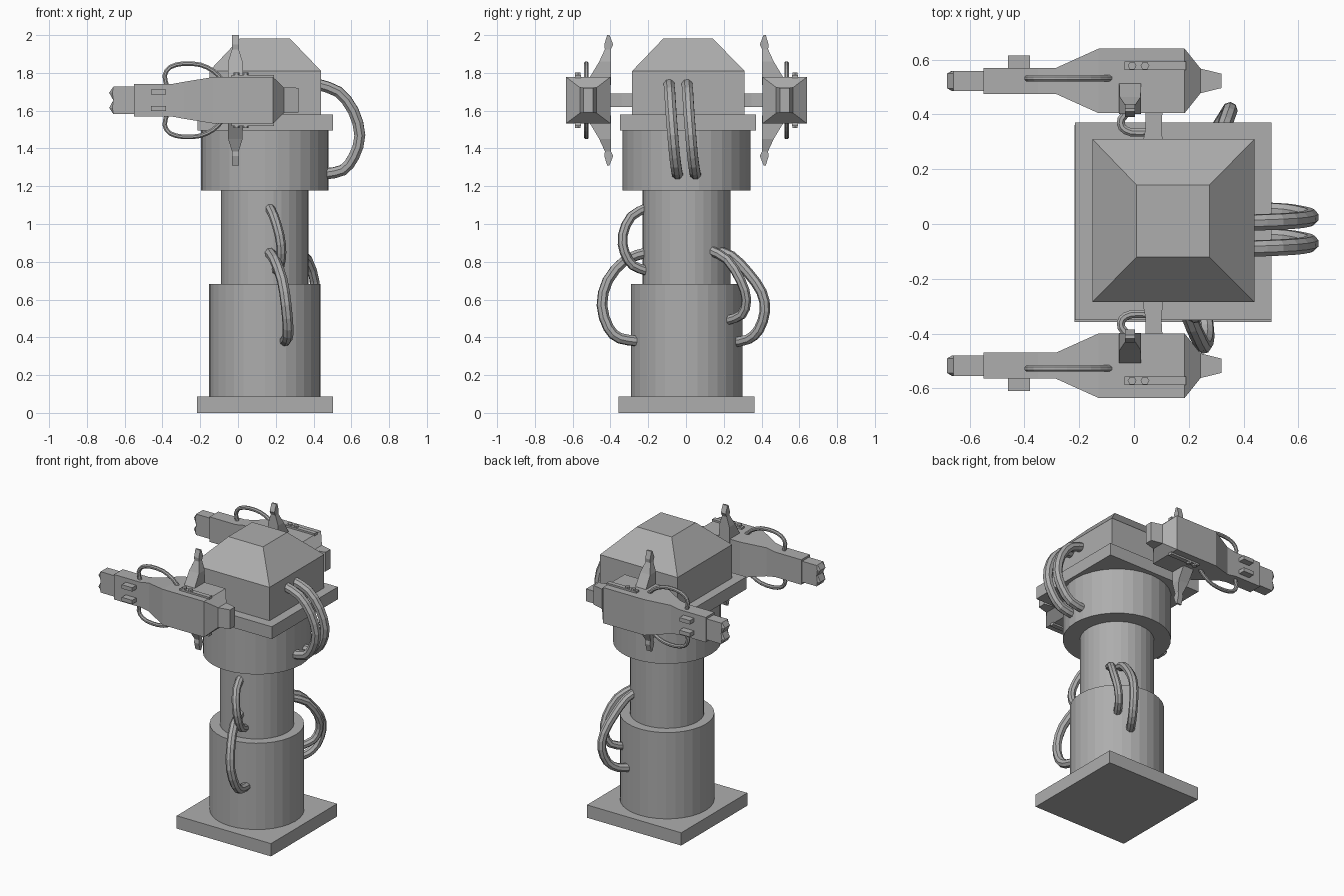
import bpy, bmesh, math
from mathutils import Vector

if "Cube" in bpy.data.objects:
    bpy.data.objects.remove(bpy.data.objects["Cube"])

grey = bpy.data.materials.new("plain grey metal")
grey.diffuse_color = (0.42, 0.42, 0.42, 1)
grey.use_nodes = True
grey.node_tree.nodes["Principled BSDF"].inputs["Base Color"].default_value = grey.diffuse_color


def loft(name, rings):
    """Skin a list of equal-length point rings and cap both ends."""
    bm = bmesh.new()
    rows = [[bm.verts.new(p) for p in r] for r in rings]
    n = len(rows[0])
    for a, b in zip(rows, rows[1:]):
        for i in range(n):
            j = (i + 1) % n
            bm.faces.new((a[i], a[j], b[j], b[i]))
    bm.faces.new(rows[0][::-1])
    bm.faces.new(rows[-1])
    bmesh.ops.recalc_face_normals(bm, faces=bm.faces)
    me = bpy.data.meshes.new(name)
    bm.to_mesh(me)
    bm.free()
    me.materials.append(grey)
    ob = bpy.data.objects.new(name, me)
    bpy.context.collection.objects.link(ob)
    return ob


def rect_z(x0, x1, y0, y1, z):
    return [(x0, y0, z), (x1, y0, z), (x1, y1, z), (x0, y1, z)]


def box(name, x0, x1, y0, y1, z0, z1):
    return loft(name, [rect_z(x0, x1, y0, y1, z0), rect_z(x0, x1, y0, y1, z1)])


def prism(name, x, y, r, z0, z1, n=32):
    ring = [(x + r * math.cos(2 * math.pi * i / n), y + r * math.sin(2 * math.pi * i / n)) for i in range(n)]
    return loft(name, [[(a, b, z) for a, b in ring] for z in (z0, z1)])


def tube(name, pts, r, sides=8):
    """Faceted cable through the given points."""
    p = [Vector(q) for q in pts]
    ext = [2 * p[0] - p[1]] + p + [2 * p[-1] - p[-2]]
    path = []
    for i in range(len(p) - 1):
        a, b, c, d = ext[i:i + 4]
        path += [b, (9 * (b + c) - a - d) / 16]
    path.append(p[-1])
    normal = (p[len(p) // 2] - p[0]).cross(p[-1] - p[0]).normalized()
    rings = []
    for i, c in enumerate(path):
        t = (path[min(i + 1, len(path) - 1)] - path[max(i - 1, 0)]).normalized()
        u = t.cross(normal).normalized()
        v = t.cross(u)
        rings.append([c + r * (math.cos(k) * u + math.sin(k) * v)
                      for k in (2 * math.pi * (j + .5) / sides for j in range(sides))])
    return loft(name, rings)


# Column
CX = 0.142
box("base_plate", -0.217, 0.502, -0.358, 0.362, 0, 0.088)
prism("lower_column", CX, 0.003, 0.295, 0.088, 0.683)
prism("middle_column", CX, 0.003, 0.232, 0.683, 1.18)
prism("upper_drum", CX, 0.003, 0.338, 1.177, 1.495)
box("head_plate", -0.215, 0.503, -0.35, 0.37, 1.495, 1.58)

# Head with a sloped roof
loft("head", [rect_z(-0.152, 0.44, -0.285, 0.31, 1.58),
              rect_z(-0.152, 0.44, -0.285, 0.31, 1.81),
              rect_z(0.01, 0.275, -0.12, 0.142, 1.982)])

# Cables on head and column
for i, y in enumerate((-0.09, 0.005)):
    tube(f"head_cable_{i}", [(0.42, y, 1.74), (0.53, y + .004, 1.70), (0.61, y + .01, 1.60),
                             (0.645, y + .02, 1.47), (0.615, y + .03, 1.36),
                             (0.555, y + .04, 1.285), (0.46, y + .045, 1.265)], 0.031)
tube("front_upper_cable", [(0.165, -0.20, 1.09), (0.19, -0.29, 1.04), (0.22, -0.335, 0.94),
                           (0.23, -0.325, 0.85), (0.22, -0.28, 0.78), (0.20, -0.20, 0.75)], 0.026)
tube("front_lower_cable", [(0.165, -0.20, 0.85), (0.195, -0.32, 0.81), (0.235, -0.415, 0.70),
                           (0.255, -0.445, 0.57), (0.265, -0.41, 0.45), (0.26, -0.35, 0.395),
                           (0.245, -0.25, 0.38)], 0.029)
tube("back_long_cable", [(0.26, 0.15, 0.86), (0.29, 0.24, 0.83), (0.32, 0.33, 0.74),
                         (0.345, 0.40, 0.64), (0.35, 0.418, 0.54), (0.33, 0.385, 0.44),
                         (0.295, 0.33, 0.39), (0.25, 0.26, 0.375)], 0.028)
tube("back_short_cable", [(0.31, 0.13, 0.86), (0.37, 0.22, 0.81), (0.405, 0.29, 0.70),
                          (0.40, 0.32, 0.60), (0.37, 0.295, 0.52), (0.32, 0.22, 0.49)], 0.026)

# Guns, one on each side
GY, GZ = 0.52, 1.655
for side, s in (("back", 1), ("front", -1)):
    def Y(y):
        return 0.0025 + s * y

    # Body: x, half width, half height
    body = [(-0.55, .0475, .086), (-0.35, .0475, .086), (-0.285, .0475, .098), (-0.13, .1175, .123),
            (0.185, .1175, .123), (0.243, .045, .068), (0.32, .026, .066)]
    loft(side + "_gun_body", [[(x, Y(GY + a * hy), GZ + b * hz)
                               for a, b in ((-1, -1), (1, -1), (1, 1), (-1, 1))] for x, hy, hz in body])

    # Muzzle with notched tip
    prof = [(-0.55, -.072), (-0.66, -.072), (-0.682, -.04), (-0.66, 0), (-0.682, .04), (-0.66, .072), (-0.55, .072)]
    loft(side + "_gun_muzzle", [[(max(x, lim), Y(GY + dy), GZ + z) for x, z in prof]
                                for dy, lim in ((-.037, -.665), (-.027, -1), (.027, -1), (.037, -.665))])

    # Support arm and small hose to the head
    loft(side + "_gun_arm", [[(x, Y(y), z) for x, z in ((x0, 1.62), (x1, 1.62), (x1, 1.69), (x0, 1.69))]
                             for y, x0, x1 in ((0.26, .03, .107), (0.30, .033, .105), (0.345, .042, .1), (0.41, .042, .104))])
    tube(side + "_gun_hose", [(0.05, Y(.332), GZ), (-0.01, Y(.332), GZ), (-0.043, Y(.35), GZ),
                              (-0.046, Y(.38), GZ), (-0.02, Y(.41), GZ)], 0.016)

    for level, v in (("upper", 1), ("lower", -1)):
        tag = f"{side}_{level}_"
        # Side lug
        box(tag + "lug", -0.46, -0.38, Y(.56), Y(.612), GZ + v * .03, GZ + v * .057)
        # Rail and bolts
        box(tag + "rail", -0.035, 0.19, Y(.559), Y(.59), GZ + v * .11, GZ + v * .135)
        for k, bx in enumerate((-0.007, 0.04)):
            prism(f"{tag}bolt_{k}", bx, Y(.575), .016, GZ + v * .12, GZ + v * .147, 6)
        # Looped cable
        loop = [(-0.375, .07), (-0.388, .13), (-0.36, .175), (-0.29, .194),
                (-0.20, .188), (-0.13, .155), (-0.085, .11)]
        tube(tag + "gun_cable", [(x, Y(.53), GZ + v * d) for x, d in loop], 0.013)
        # Pointed fin: distance, half width, inner y, outer y
        fin = [(.08, .04, .40, .515), (.125, .04, .40, .51), (.205, .038, .40, .462), (.27, .018, .40, .432),
               (.295, .018, .388, .435), (.345, .018, .408, .42)]
        loft(tag + "fin", [rect_z(-0.014 - h, -0.014 + h, Y(a), Y(b), GZ + v * d) for d, h, a, b in fin])
